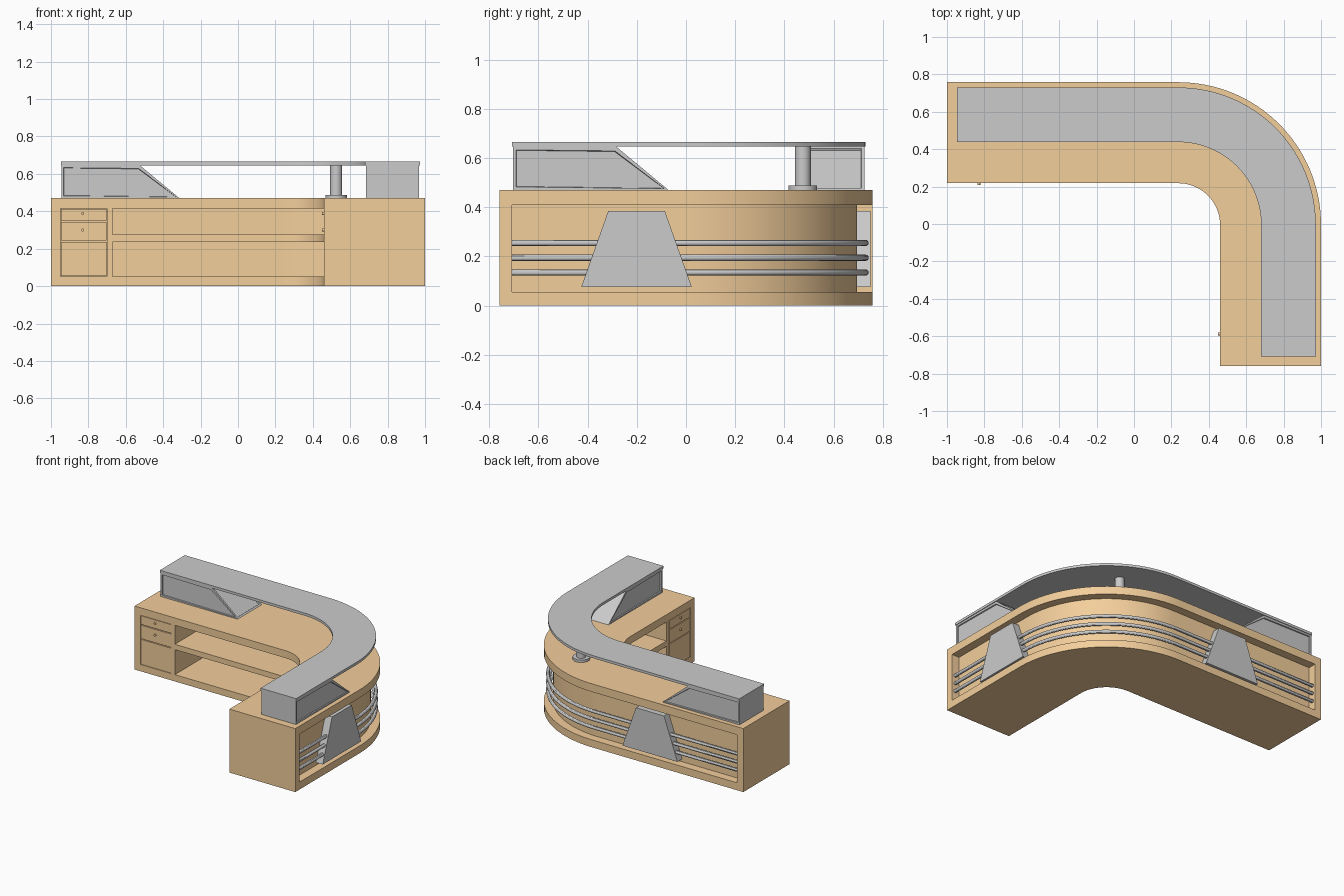
import bpy, bmesh, math
from mathutils import Vector

if "Cube" in bpy.data.objects:
    bpy.data.objects.remove(bpy.data.objects["Cube"])

CX, CY = 0.237, -0.005            # centre of the corner arc
END_X, END_Y = -1.0, -0.758       # free ends of the two arms
R_IN, R_OUT = 0.223, 0.763        # desk inner / outer offset from the arc centre
TOP = 0.47                        # worktop height

wood = bpy.data.materials.new("wood")
wood.diffuse_color = (0.9, 0.62, 0.33, 1)
wood.use_nodes = True
wood.node_tree.nodes["Principled BSDF"].inputs["Base Color"].default_value = wood.diffuse_color


def finish(name, bm, mat=None):
    bmesh.ops.recalc_face_normals(bm, faces=bm.faces)
    me = bpy.data.meshes.new(name)
    bm.to_mesh(me)
    bm.free()
    ob = bpy.data.objects.new(name, me)
    bpy.context.collection.objects.link(ob)
    if mat:
        me.materials.append(mat)
    return ob


def arm_point(arm, s, r, z):
    """s = distance from the free end, r = offset from the arc centre."""
    if arm == "back":
        return Vector((END_X + s, CY + r, z))
    return Vector((CX + r, END_Y + s, z))


def sweep(name, profile, s0, s1, mat=None, seg=32):
    """Sweep an (r, z) profile along the back arm, round the corner, down the side arm."""
    bm = bmesh.new()
    rings = [[arm_point("back", s0, r, z) for r, z in profile]]
    for i in range(seg + 1):
        a = math.pi / 2 * (1 - i / seg)
        rings.append([Vector((CX + r * math.cos(a), CY + r * math.sin(a), z)) for r, z in profile])
    rings.append([arm_point("side", s1, r, z) for r, z in profile])
    vs = [[bm.verts.new(p) for p in ring] for ring in rings]
    n = len(profile)
    for a, b in zip(vs, vs[1:]):
        for j in range(n):
            k = (j + 1) % n
            bm.faces.new((a[j], a[k], b[k], b[j]))
    bm.faces.new(vs[0])
    bm.faces.new(vs[-1])
    return finish(name, bm, mat)


def rect(a0, a1, b0, b1):
    return [(a0, b0), (a1, b0), (a1, b1), (a0, b1)]


def circle(a, b, rad, n=16):
    return [(a + rad * math.cos(2 * math.pi * i / n), b + rad * math.sin(2 * math.pi * i / n))
            for i in range(n)]


def prism(name, arm, poly, r0, r1, mat=None, inset=None):
    """Extrude an (s, z) outline across an arm; inset lists side indices to panel."""
    bm = bmesh.new()
    a = [bm.verts.new(arm_point(arm, s, r0, z)) for s, z in poly]
    b = [bm.verts.new(arm_point(arm, s, r1, z)) for s, z in poly]
    caps = [bm.faces.new(a), bm.faces.new(b)]
    n = len(poly)
    sides = [bm.faces.new((a[i], a[(i + 1) % n], b[(i + 1) % n], b[i])) for i in range(n)]
    bmesh.ops.recalc_face_normals(bm, faces=bm.faces)
    if inset is not None:
        for f in caps + [sides[i] for i in inset]:
            bmesh.ops.inset_individual(bm, faces=[f], thickness=0.018, depth=0)
            bmesh.ops.inset_individual(bm, faces=[f], thickness=0.003, depth=-0.008)
    return finish(name, bm, mat)


def smooth(ob):
    bpy.ops.object.select_all(action='DESELECT')
    ob.select_set(True)
    bpy.context.view_layer.objects.active = ob
    bpy.ops.object.shade_smooth_by_angle(angle=math.radians(30))


# Desk body: one solid, with the outer recess, two shelves and drawer bays cut out
desk = sweep("desk_body", rect(R_IN, R_OUT, 0, TOP), 0, 0, wood)
cutters = [
    sweep("outer_recess_cutter", rect(0.70, 0.85, 0.055, 0.41), 0.05, 0.05, wood),
    sweep("lower_shelf_cutter", rect(0.15, 0.64, 0.05, 0.235), 0.33, 0.33, wood),
    sweep("upper_shelf_cutter", rect(0.15, 0.64, 0.275, 0.415), 0.33, 0.33, wood),
]
for arm in ("back", "side"):
    cutters.append(prism(arm + "_drawer_bay_cutter", arm, rect(0.05, 0.30, 0.05, 0.415),
                         0.15, R_IN + 0.012, wood))
bpy.context.view_layer.objects.active = desk
for c in cutters:
    c.hide_render = True
    m = desk.modifiers.new(c.name, 'BOOLEAN')
    m.operation, m.solver, m.object = 'DIFFERENCE', 'EXACT', c
    bpy.ops.object.modifier_apply(modifier=m.name)
for c in cutters:
    bpy.data.objects.remove(c)
smooth(desk)

# Raised counter slab
smooth(sweep("counter_top", rect(0.443, 0.735, 0.646, 0.665), 0.053, 0.05))

# Three decorative rails in the outer recess
for i, z in enumerate((0.135, 0.195, 0.255)):
    smooth(sweep(f"rail_{i + 1}", circle(0.735, z, 0.0125, 12), 0.05, 0.05))

for arm, mid in (("back", 0.77), ("side", 0.557)):
    # Sloped counter support with inset panels
    prism(arm + "_counter_support", arm,
          [(0.055, TOP), (0.687, TOP), (0.475, 0.646), (0.055, 0.646)], 0.448, 0.73, inset=[1])
    # Tapered outer panel over the rails
    prism(arm + "_outer_panel", arm,
          [(mid - 0.225, 0.075), (mid + 0.225, 0.075), (mid + 0.115, 0.385), (mid - 0.115, 0.385)],
          0.698, 0.755)
    # Drawer fronts with thin gaps, and knobs on the upper two
    for i, (z0, z1) in enumerate(((0.05, 0.24), (0.24, 0.345), (0.345, 0.415))):
        prism(f"{arm}_drawer_{i + 1}", arm, rect(0.053, 0.297, z0 + 0.003, z1 - 0.003),
              R_IN, R_IN + 0.014, wood)
        if i:
            smooth(prism(f"{arm}_knob_{i + 1}", arm, circle(0.17, (z0 + z1) / 2 + 0.008, 0.008),
                         R_IN - 0.01, R_IN + 0.004, wood))

# Corner post with a foot flange
for name, rad, z0, z1 in (("corner_post", 0.032, TOP, 0.65), ("post_flange", 0.058, TOP, 0.488)):
    bpy.ops.mesh.primitive_cylinder_add(vertices=32, radius=rad, depth=z1 - z0,
                                        location=(0.525, 0.475, (z0 + z1) / 2))
    bpy.context.object.name = name
    smooth(bpy.context.object)
